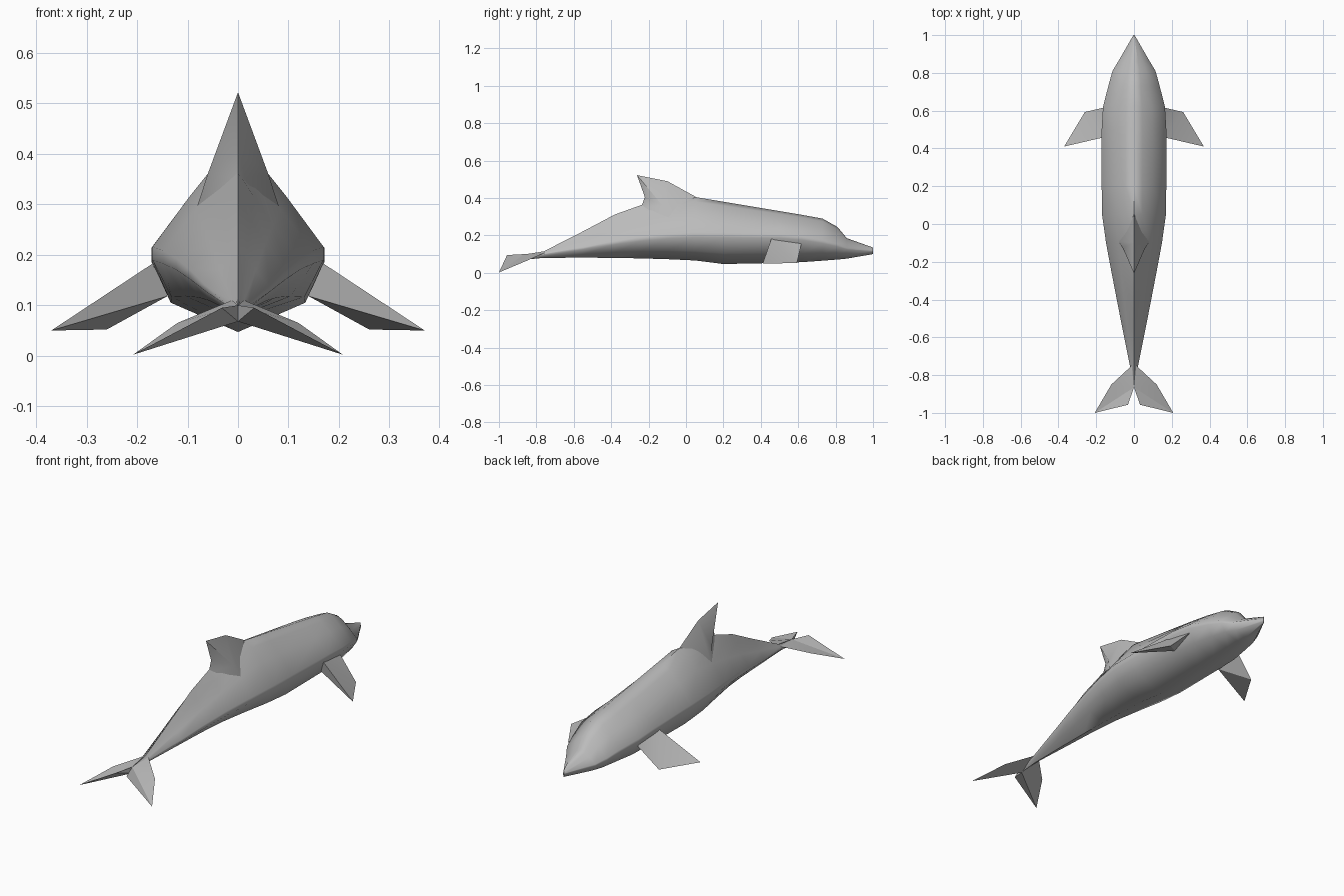
import bpy
import math

cube = bpy.data.objects.get("Cube")
if cube:
    bpy.data.objects.remove(cube, do_unlink=True)

# One plain grey skin
skin = bpy.data.materials.new("grey_skin")
skin.use_nodes = True
GREY = (0.5, 0.5, 0.5, 1)
skin.diffuse_color = GREY
bsdf = skin.node_tree.nodes["Principled BSDF"]
bsdf.inputs["Base Color"].default_value = GREY
bsdf.inputs["Roughness"].default_value = 0.7


def build(name, verts, faces, angle):
    mesh = bpy.data.meshes.new(name)
    mesh.from_pydata(verts, [], faces)
    mesh.materials.append(skin)
    obj = bpy.data.objects.new(name, mesh)
    bpy.context.collection.objects.link(obj)
    bpy.ops.object.select_all(action='DESELECT')
    obj.select_set(True)
    bpy.context.view_layer.objects.active = obj
    # Consistent outward normals
    bpy.ops.object.mode_set(mode='EDIT')
    bpy.ops.mesh.select_all(action='SELECT')
    bpy.ops.mesh.normals_make_consistent(inside=False)
    bpy.ops.object.mode_set(mode='OBJECT')
    bpy.ops.object.shade_smooth_by_angle(angle=math.radians(angle))


# Body cross-sections: y, belly z, back z, half width, z of widest line, fullness
SECTIONS = [
    (-0.865, 0.070, 0.098, 0.003, 0.084, 0.0),
    (-0.76, 0.080, 0.115, 0.020, 0.100, 0.0),
    (-0.55, 0.081, 0.222, 0.062, 0.130, -0.4),
    (-0.38, 0.080, 0.312, 0.095, 0.158, -0.4),
    (-0.24, 0.077, 0.362, 0.122, 0.178, -0.2),
    (-0.10, 0.073, 0.388, 0.148, 0.192, 0.4),
    (0.05, 0.066, 0.405, 0.169, 0.200, 1.0),
    (0.20, 0.047, 0.380, 0.171, 0.200, 1.0),
    (0.50, 0.053, 0.330, 0.171, 0.197, 1.0),
    (0.62, 0.057, 0.310, 0.164, 0.186, 1.0),
    (0.73, 0.065, 0.290, 0.136, 0.166, 1.0),
    (0.81, 0.071, 0.245, 0.114, 0.147, 0.9),
    (0.86, 0.076, 0.185, 0.084, 0.130, 0.8),
    (1.00, 0.100, 0.135, 0.003, 0.117, 0.8),
]


def ring(y, zb, zt, w, zs, full):
    lo, hi = zs - zb, zt - zs
    half = [((0.66 + 0.12 * full) * w, zb + 0.38 * lo), (w, zs - 0.08 * lo),
            (w, zs + 0.08 * hi), (0.57 * w, zs + (0.46 + 0.1 * full) * hi),
            (0.26 * w, zs + (0.77 + 0.11 * full) * hi)]
    pts = [(0, zb)] + half + [(0, zt)] + [(-x, z) for x, z in reversed(half)]
    return [(x, y, z) for x, z in pts]


rings = [ring(*s) for s in SECTIONS]
n = len(rings[0])
verts = [v for r in rings for v in r]
faces = [(i * n + j, i * n + (j + 1) % n, (i + 1) * n + (j + 1) % n, (i + 1) * n + j)
         for i in range(len(rings) - 1) for j in range(n)]
faces += [tuple(range(n)), tuple(range(len(verts) - n, len(verts)))]
build("body", verts, faces, 50)

# Dorsal fin: flared wedge with swept back tip and recessed rear
FIN_MID = [(0, 0.06, 0.402), (0, -0.10, 0.490), (0, -0.262, 0.522),
           (0, -0.22, 0.405), (0, -0.24, 0.350)]
FIN_SIDE = [(0.060, -0.125, 0.360), (0.084, -0.09, 0.286)]
fin_half = [(0, 6, 1), (1, 6, 5), (1, 5, 2), (2, 5, 3), (3, 5, 4), (4, 5, 6)]
swap = {5: 7, 6: 8}
fin_faces = fin_half + [tuple(swap.get(i, i) for i in reversed(f)) for f in fin_half]
build("dorsal_fin", FIN_MID + FIN_SIDE + [(-x, y, z) for x, y, z in FIN_SIDE],
      fin_faces + [(0, 8, 4, 6)], 45)

# Flipper: thin wedge (root rear, root front, outer corner, tip, root underside)
FLIPPER = [(0.155, 0.460, 0.192), (0.155, 0.617, 0.155), (0.26, 0.593, 0.052),
           (0.37, 0.41, 0.050), (0.140, 0.480, 0.118)]
FLIPPER_FACES = [(0, 1, 2), (0, 2, 3), (0, 3, 4), (4, 3, 2), (4, 2, 1), (0, 4, 1)]

# Fluke: root, outer corner, tip, inner corner, notch top, notch underside
FLUKE = [(0.012, -0.75, 0.110), (0.12, -0.85, 0.065), (0.208, -1.0, 0.002),
         (0.032, -0.957, 0.095), (0, -0.865, 0.100), (0, -0.865, 0.068)]
FLUKE_FACES = [(4, 0, 1), (4, 1, 2), (4, 2, 3), (5, 3, 2), (5, 2, 1), (5, 1, 0),
               (4, 3, 5), (4, 5, 0)]

for side, s in (("left", 1), ("right", -1)):
    for part, pts, polys in (("flipper", FLIPPER, FLIPPER_FACES),
                             ("fluke", FLUKE, FLUKE_FACES)):
        build(side + "_" + part, [(s * x, y, z) for x, y, z in pts], polys, 15)
